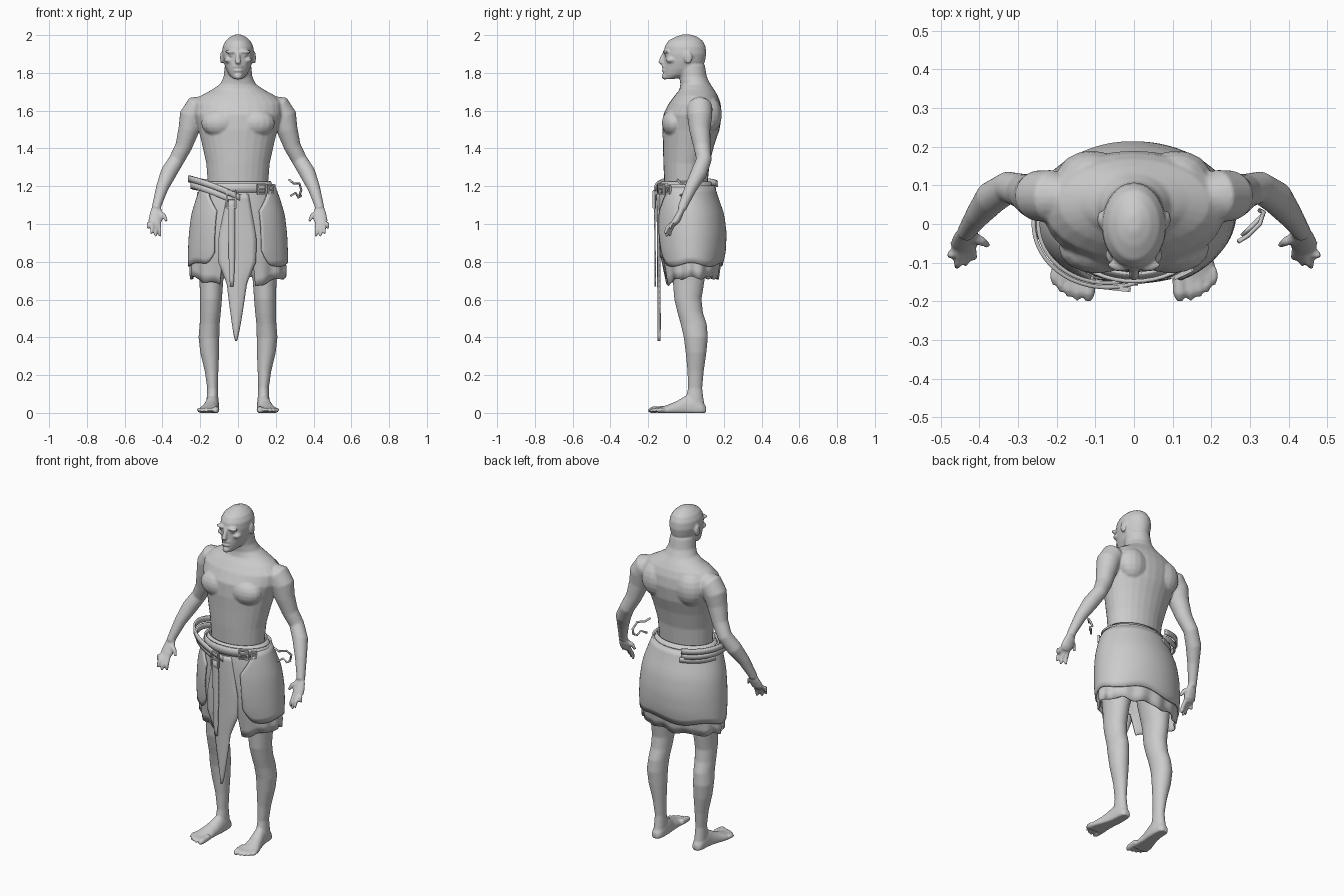
import bpy, bmesh, math
from mathutils import Vector, Matrix

grey = bpy.data.materials.new("pale_grey")
grey.diffuse_color = (0.6, 0.6, 0.6, 1)


def finish(bm, name, smooth=True):
    bmesh.ops.recalc_face_normals(bm, faces=bm.faces)
    me = bpy.data.meshes.new(name)
    bm.to_mesh(me)
    bm.free()
    me.materials.append(grey)
    for p in me.polygons:
        p.use_smooth = smooth
    ob = bpy.data.objects.new(name, me)
    bpy.context.collection.objects.link(ob)
    return ob


def skin(bm, rings):
    """Bridge rings of points and cap both ends."""
    vs = [[bm.verts.new(p) for p in r] for r in rings]
    n = len(vs[0])
    for a, b in zip(vs, vs[1:]):
        for i in range(n):
            bm.faces.new((a[i], a[(i + 1) % n], b[(i + 1) % n], b[i]))
    bm.faces.new(vs[0])
    bm.faces.new(vs[-1])


def column(bm, rows, n=28):
    """Upright loft from rows of z, half width, front y, back y, optional centre x."""
    rows = [r if len(r) == 5 else (*r, 0) for r in rows]
    angles = [2 * math.pi * i / n for i in range(n)]
    skin(bm, [[(cx + rx * math.cos(t), (f + b) / 2 + (b - f) / 2 * math.sin(t), z)
               for t in angles] for z, rx, f, b, cx in rows])


def tube(bm, pts, n=12, flat=1):
    """Round loft along points x, y, z, radius."""
    P = [Vector(p[:3]) for p in pts]
    rings = []
    for i, p in enumerate(P):
        t = (P[min(i + 1, len(P) - 1)] - P[max(i - 1, 0)]).normalized()
        u = t.cross(Vector((0, 1, 0)) if abs(t.y) < 0.9 else Vector((0, 0, 1))).normalized()
        v = t.cross(u)
        rings.append([p + pts[i][3] * (u * math.cos(a) + v * flat * math.sin(a))
                      for a in (2 * math.pi * k / n for k in range(n))])
    skin(bm, rings)


def blob(bm, loc, size):
    m = Matrix.Translation(loc) @ Matrix.Diagonal((*size, 1))
    bmesh.ops.create_uvsphere(bm, u_segments=16, v_segments=10, radius=1, matrix=m)


# Body: overlapping lofts fused into one skin
bm = bmesh.new()
column(bm, [(1.10, .15, -.11, .11), (1.22, .16, -.115, .115), (1.32, .168, -.12, .125),
            (1.42, .19, -.122, .15), (1.50, .21, -.125, .178), (1.58, .235, -.12, .19),
            (1.64, .235, -.09, .183), (1.68, .195, -.06, .168), (1.71, .14, -.035, .15),
            (1.74, .095, -.03, .13), (1.78, .076, -.035, .11), (1.84, .07, -.05, .1)])
# Head
column(bm, [(1.768, .025, -.115, -.06), (1.79, .047, -.12, .03), (1.82, .064, -.12, .085),
            (1.86, .077, -.117, .1), (1.90, .084, -.116, .108), (1.94, .081, -.113, .104),
            (1.97, .066, -.094, .088), (1.99, .043, -.058, .062), (2.003, .015, -.02, .025)])
tube(bm, [(0, -.11, 1.91, .01), (0, -.125, 1.88, .012), (0, -.132, 1.857, .016),
          (0, -.118, 1.85, .012)])                                    # nose
for z in (1.833, 1.812):
    blob(bm, (0, -.115, z), (.026, .014, .008))                        # lips
blob(bm, (0, -.112, 1.782), (.022, .017, .018))                        # chin beard

for s in (-1, 1):
    blob(bm, (s * .035, -.106, 1.912), (.034, .017, .01))              # brow
    blob(bm, (s * .036, -.102, 1.893), (.014, .012, .007))             # eye
    blob(bm, (s * .05, -.08, 1.868), (.024, .026, .016))               # cheek
    blob(bm, (s * .086, .012, 1.88), (.009, .022, .034))               # ear
    blob(bm, (s * .095, -.062, 1.535), (.1, .066, .075))               # chest
    blob(bm, (s * .11, .12, 1.58), (.09, .07, .1))                     # shoulder blade
    # Arm
    tube(bm, [(s * x, y, z, r) for x, y, z, r in [
        (.17, .07, 1.63, .05), (.215, .072, 1.615, .068), (.245, .073, 1.57, .066),
        (.26, .073, 1.50, .056), (.288, .085, 1.41, .045), (.325, .095, 1.34, .041),
        (.368, .068, 1.27, .043), (.402, .025, 1.19, .033), (.428, -.012, 1.105, .025),
        (.434, -.022, 1.08, .024)]], 20)
    # Hand
    tube(bm, [(s * .43, -.014, 1.10, .022), (s * .433, -.03, 1.06, .033),
              (s * .438, -.05, 1.02, .037), (s * .44, -.065, 1.0, .028)], 14, .55)
    for bx, by, tx, ty, tz in [(.465, -.05, .478, -.082, .975), (.452, -.06, .458, -.112, .948),
                               (.436, -.06, .436, -.104, .932), (.42, -.056, .413, -.087, .933)]:
        tube(bm, [(s * bx, by, 1.015, .012),
                  (s * (bx * .4 + tx * .6), by * .4 + ty * .6 - .01, tz + .03, .0115),
                  (s * tx, ty, tz, .007)], 8)
    tube(bm, [(s * .425, -.03, 1.065, .014), (s * .393, -.045, 1.045, .013),
              (s * .377, -.055, 1.015, .008)], 8)
    # Leg
    column(bm, [(z, rx, f, b, s * c) for z, c, rx, f, b in [
        (1.08, .10, .085, -.09, .11), (.85, .13, .085, -.09, .12), (.7, .141, .063, -.07, .098),
        (.6, .143, .058, -.062, .082), (.53, .146, .055, -.045, .09), (.47, .15, .053, -.028, .11),
        (.40, .154, .055, -.012, .116), (.32, .15, .05, -.002, .108), (.22, .14, .036, .008, .094),
        (.13, .135, .028, .01, .086), (.08, .135, .031, 0, .092), (.03, .135, .032, 0, .1),
        (0, .135, .028, 0, .095)]])
    # Foot, flattened on the ground
    stations = [(.106, .135, .018, .035), (.085, .135, .032, .06), (.04, .135, .036, .1),
                (0, .138, .038, .092), (-.05, .148, .043, .062), (-.1, .157, .052, .042),
                (-.145, .158, .054, .028)]
    skin(bm, [[(s * (c + rx * math.cos(a)), y, max(0, top * (.3 + .7 * math.sin(a))))
               for a in (2 * math.pi * k / 20 for k in range(20))] for y, c, rx, top in stations])
    for x, tip, r in [(.118, .2, .018), (.147, .197, .012), (.169, .19, .012),
                      (.19, .178, .011), (.208, .16, .01)]:
        tube(bm, [(s * (x - .003), -.115, .02, r), (s * x, -tip + .02, .016, r),
                  (s * x, -tip, .009, r * .45)], 10)
body = finish(bm, "body")
rm = body.modifiers.new("fuse", 'REMESH')
rm.mode, rm.voxel_size, rm.use_smooth_shade = 'VOXEL', .006, True
sm = body.modifiers.new("soften", 'SMOOTH')
sm.factor, sm.iterations = .5, 4

# Kilt cross-sections: z, half width, front y, back y
KILT = [(.64, .24, -.10, .155), (.75, .25, -.118, .172), (.85, .245, -.138, .19),
        (.95, .237, -.145, .192), (1.05, .225, -.148, .18), (1.15, .198, -.145, .148),
        (1.24, .165, -.125, .125)]


def kilt_point(t, z, off=0.0):
    """Point on the kilt; angle 0 is the front, positive towards +x."""
    z0 = min(max(z, KILT[0][0]), KILT[-1][0])
    for a, b in zip(KILT, KILT[1:]):
        if z0 <= b[0]:
            k = (z0 - a[0]) / (b[0] - a[0])
            rx, f, bk = [a[i] + (b[i] - a[i]) * k for i in (1, 2, 3)]
            break
    return Vector(((rx + off) * math.sin(t), (f + bk) / 2 - ((bk - f) / 2 + off) * math.cos(t), z))


def sheet(name, fn, nu, nv, thick):
    """Grid surface from fn(u, v), thickened."""
    bm = bmesh.new()
    g = [[bm.verts.new(fn(i / nu, j / nv)) for j in range(nv + 1)] for i in range(nu + 1)]
    for i in range(nu):
        for j in range(nv):
            bm.faces.new((g[i][j], g[i + 1][j], g[i + 1][j + 1], g[i][j + 1]))
    bmesh.ops.remove_doubles(bm, verts=bm.verts, dist=1e-5)
    ob = finish(bm, name)
    m = ob.modifiers.new("thickness", 'SOLIDIFY')
    m.thickness, m.offset = thick, 0


# Inner kilt, raised at the front opening, with a ragged hem
def inner(u, v):
    t = (u * 2 - 1) * math.pi
    a = abs(t)
    hem = .82 if a < .36 else .675 + .04 * min(1, (a - .36) / .8) + .008 * math.sin(9 * t)
    return kilt_point(t, hem + (1.225 - hem) * v, .006 * math.sin(14 * t) * (1 - v) ** 2)


sheet("inner_kilt", inner, 96, 12, .008)


# Outer kilt wraps the back; its front corners are rounded flaps
def outer(u, v):
    t = .5 + u * (2 * math.pi - 1)
    a = min(t, 2 * math.pi - t)
    hem = .785 + .07 * max(0, 1 - (a - .5) / .25) ** 2 + .01 * math.sin(5 * t)
    top = 1.2 - .13 * max(0, 1 - (a - .5) / .5)
    return kilt_point(t, hem + (top - hem) * v, .012 + .006 * math.sin(math.pi * v))


sheet("outer_kilt", outer, 80, 12, .01)


# Long pointed front cloth
def cloth(u, v):
    z = 1.16 - .78 * v
    if z > .8:
        w = .055 + .045 * min(1, v / .3)
    elif z > .68:
        w = .1 - .05 * (.8 - z) / .12
    else:
        w = .05 * max(0, (z - .38) / .3) ** .8 + .002
    return Vector(((u * 2 - 1) * w - .01 * v, -.153 + .012 * (u * 2 - 1) ** 2 + .006 * v, z))


sheet("front_cloth", cloth, 8, 26, .006)

# Narrow hanging strap
sheet("hanging_strap", lambda u, v: Vector((-.033 + (u - .5) * .036 * (1 - .5 * v ** 4),
      -.166 + .004 * v, 1.13 - .46 * v)), 2, 12, .007)


def belt(name, t0, t1, zf, off, h):
    def fn(u, v):
        t = t0 + (t1 - t0) * u
        return kilt_point(t, 1.2, off(t)) + Vector((0, 0, zf(t) - 1.2 + (v - .5) * h))
    sheet(name, fn, 48, 2, .01)


# Waist belt and loose belts slung at one hip
belt("waist_belt", -math.pi, math.pi, lambda t: 1.185 + .006 * math.cos(t), lambda t: .014, .048)
for i in range(2):
    belt("slung_belt", .05, -2.75,
         lambda t: 1.145 - i * .035 + .095 * math.sin(min(1, -t / 1.5) * math.pi / 2)
         - .025 * max(0, -t - 1.6),
         lambda t: .02 + .06 * max(0, math.sin(-t)) - i * .012, .032)
belt("slung_belt", -1.7, -2.8, lambda t: 1.155, lambda t: .035, .03)


# Buckles: square frames with a tongue
def buckle(name, t, z, off, w, h):
    bm = bmesh.new()
    for x, y, sx, sy in [(-w, 0, .008, 2 * h), (w, 0, .008, 2 * h), (0, h, 2 * w, .008),
                         (0, -h, 2 * w, .008), (0, 0, 2 * w, .007)]:
        m = Matrix.Translation((x, 0, y)) @ Matrix.Diagonal((sx, .012, sy, 1))
        bmesh.ops.create_cube(bm, size=1, matrix=m)
    ob = finish(bm, name, False)
    ob.location = kilt_point(t, z, off)
    ob.rotation_euler.z = t * .7


buckle("slung_buckle", -.16, 1.13, .024, .024, .045)
buckle("waist_buckle", .65, 1.185, .024, .025, .024)
buckle("small_buckle", .95, 1.18, .022, .014, .02)

# Loose cord ends beside the other hip
for pts in ([(.27, -.045, 1.235), (.295, -.03, 1.215), (.325, .0, 1.215), (.335, .03, 1.18),
             (.325, .035, 1.15)],
            [(.28, -.03, 1.15), (.305, -.005, 1.165), (.32, .01, 1.14), (.335, .025, 1.15)]):
    bm = bmesh.new()
    tube(bm, [(*p, .006) for p in pts], 8)
    finish(bm, "loose_cord")
